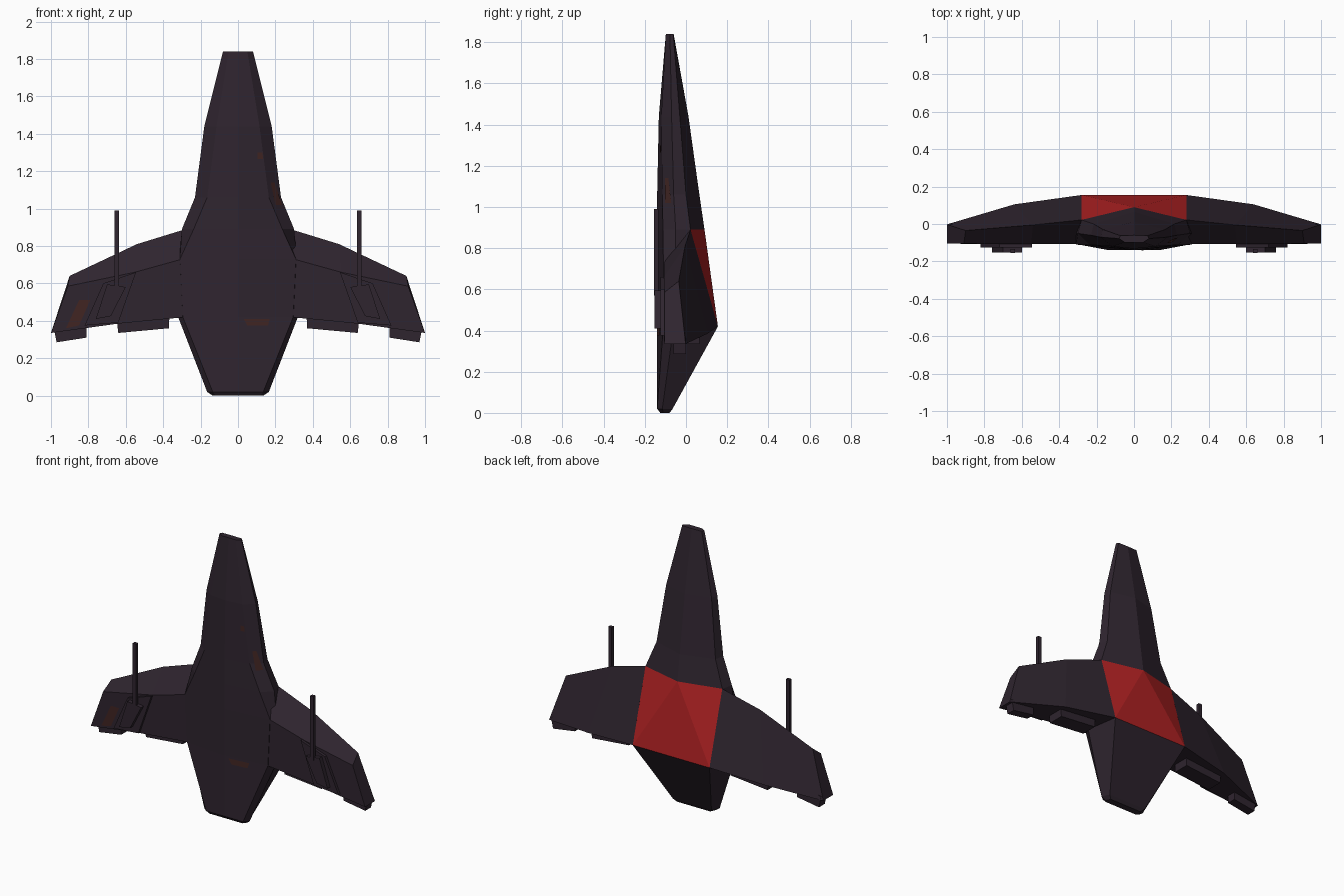
import bpy, bmesh
from mathutils import Vector
from mathutils.bvhtree import BVHTree

if "Cube" in bpy.data.objects:
    bpy.data.objects.remove(bpy.data.objects["Cube"])


def material(name, rgb):
    m = bpy.data.materials.new(name)
    m.diffuse_color = (*rgb, 1)
    m.use_nodes = True
    m.node_tree.nodes["Principled BSDF"].inputs["Base Color"].default_value = m.diffuse_color
    return m


DARK = material("dark_plum_hull", (0.028, 0.018, 0.028))
RED = material("red_panel", (0.42, 0.015, 0.016))
RUST = material("dull_rust", (0.052, 0.018, 0.016))
trees = []


def finish(bm, name, mats):
    bmesh.ops.remove_doubles(bm, verts=bm.verts, dist=0.0005)
    bmesh.ops.dissolve_degenerate(bm, edges=bm.edges, dist=0.0005)
    if name[:5] != "patch":
        bmesh.ops.recalc_face_normals(bm, faces=bm.faces)
        trees.append(BVHTree.FromBMesh(bm))
    me = bpy.data.meshes.new(name)
    bm.to_mesh(me)
    bm.free()
    for m in mats:
        me.materials.append(m)
    ob = bpy.data.objects.new(name, me)
    bpy.context.collection.objects.link(ob)
    return ob


def loft(name, rings, mats=(DARK,), red=lambda band, k: False):
    bm = bmesh.new()
    vs = [[bm.verts.new(p) for p in r] for r in rings]
    n = len(vs[0])
    for b in range(len(vs) - 1):
        for k in range(n):
            j = (k + 1) % n
            f = bm.faces.new((vs[b][k], vs[b][j], vs[b + 1][j], vs[b + 1][k]))
            f.material_index = int(red(b, k))
    bm.faces.new(vs[0])
    bm.faces.new(vs[-1])
    return finish(bm, name, mats)


def mirrored(rings, s):
    return [[(s * x, y, z) for x, y, z in r] for r in rings]


def prism(name, outline, y0, y1, s):
    return loft(name, mirrored([[(x, y, z) for x, z in outline] for y in (y0, y1)], s))


# Fuselage: z, front centre y, then (x, y) of front corner, outer edge, back corner, ridge
SECTIONS = [
    (1.84, -.098, (.05, -.098), (.08, -.078), (.072, -.062), (0, -.06)),
    (1.44, -.132, (.115, -.12), (.18, -.07), (.165, -.03), (0, .012)),
    (1.06, -.14, (.165, -.115), (.23, -.06), (.215, 0), (0, .065)),
    (.89, -.14, (.237, -.112), (.30, -.05), (.28, .022), (0, .09)),
    (.73, -.14, (.31, -.11), (.315, -.05), (.28, .067), (.095, .112)),
    (.42, -.14, (.295, -.11), (.32, -.06), (.28, .155), (.28, .155)),
    (.02, -.14, (.135, -.14), (.165, -.115), (.14, -.065), (.14, -.065)),
    (0, -.125, (.12, -.125), (.135, -.11), (.12, -.08), (.12, -.08)),
]
rings = []
for z, yf, *half in SECTIONS:
    rings.append([(0, yf, z)] + [(x, y, z) for x, y in half]
                 + [(-x, y, z) for x, y in reversed(half)])
loft("fuselage", rings, (DARK, RED), lambda b, k: b in (3, 4) and k in (3, 4, 5))

# Wing stations: front chamfer, leading edge, back trailing edge, front trailing edge
WING = [
    [(.28, -.108, .735), (.28, .022, .89), (.28, .155, .42), (.28, -.108, .42)],
    [(.55, -.108, .66), (.54, -.005, .81), (.64, .105, .385), (.64, -.108, .385)],
    [(.91, -.105, .585), (.90, -.035, .64), (1.0, -.002, .335), (1.0, -.105, .335)],
]
for s, side in ((1, "right"), (-1, "left")):
    loft(side + "_wing", mirrored(WING, s))
    # Trailing edge flaps
    prism(side + "_inner_flap", [(.365, .45), (.37, .36), (.64, .335), (.65, .42)], -.045, .065, s)
    prism(side + "_outer_flap", [(.81, .40), (.81, .31), (.97, .285), (.985, .36)], -.06, .0, s)
    # Gun mount plates and barrel
    prism(side + "_mount_plate", [(.545, .66), (.64, .39), (.82, .375), (.72, .60)], -.125, -.10, s)
    prism(side + "_mount_block", [(.60, .58), (.68, .425), (.76, .41), (.70, .595)], -.153, -.12, s)
    prism(side + "_gun_barrel", [(.635, .57), (.66, .57), (.66, .99), (.635, .99)], -.155, -.133, s)


# Worn rust patches projected on the front skin
def patch(name, outline):
    bm = bmesh.new()
    pts = []
    for x, z in outline:
        hits = [t.ray_cast(Vector((x, -2, z)), Vector((0, 1, 0)))[0] for t in trees]
        y = min([h.y for h in hits if h] or [-.1])
        pts.append(bm.verts.new((x, y - .004, z)))
    f = bm.faces.new(pts)
    f.normal_update()
    if f.normal.y > 0:
        f.normal_flip()
    finish(bm, "patch_" + name, (RUST,))


patch("tail", [(.03, .41), (.05, .375), (.16, .375), (.17, .41)])
patch("wing_tip", [(-.92, .36), (-.85, .375), (-.79, .51), (-.85, .51)])
patch("nose_side", [(.175, 1.14), (.195, 1.14), (.235, 1.02), (.20, 1.02)])
patch("nose_front", [(.105, 1.30), (.13, 1.30), (.135, 1.265), (.105, 1.265)])
